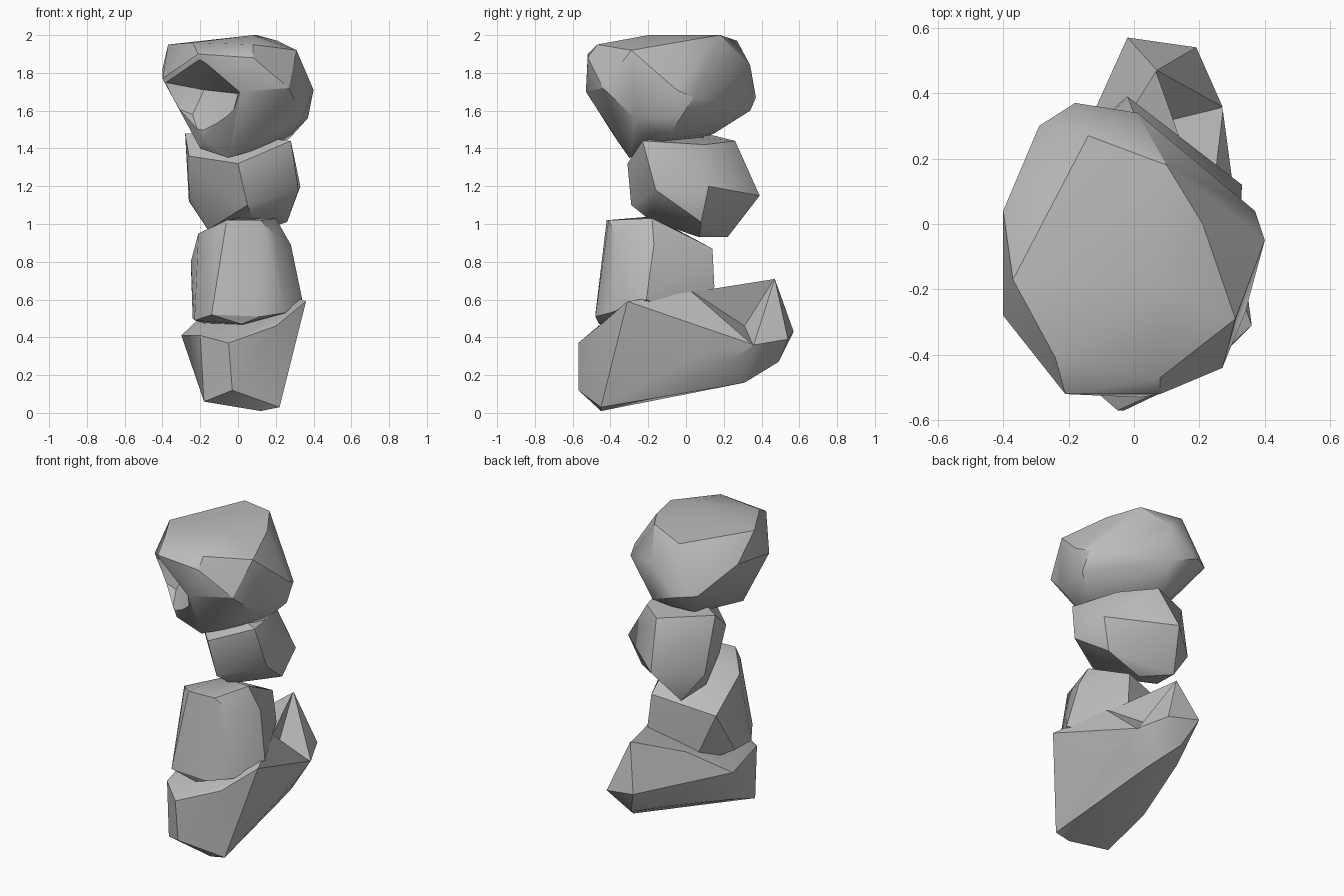
import bpy
import bmesh
import math

default_cube = bpy.data.objects.get("Cube")
if default_cube:
    bpy.data.objects.remove(default_cube, do_unlink=True)

# One grey stone colour for the whole stack
stone_grey = bpy.data.materials.new("stone_grey")
stone_grey.use_nodes = True
stone_colour = (0.5, 0.5, 0.5, 1)
stone_grey.diffuse_color = stone_colour
principled_node = stone_grey.node_tree.nodes["Principled BSDF"]
principled_node.inputs["Base Color"].default_value = stone_colour


def make_chunk(name, corners):
    """Wrap a faceted solid around a handful of corner points."""
    mesh = bpy.data.meshes.new(name)
    builder = bmesh.new()
    for corner in corners:
        builder.verts.new(corner)
    hull = bmesh.ops.convex_hull(builder, input=builder.verts[:])
    leftovers = [item for item in hull["geom_interior"] + hull["geom_unused"]
                 if isinstance(item, bmesh.types.BMVert)]
    if leftovers:
        bmesh.ops.delete(builder, geom=list(set(leftovers)), context="VERTS")
    bmesh.ops.recalc_face_normals(builder, faces=builder.faces[:])
    builder.to_mesh(mesh)
    builder.free()
    mesh.materials.append(stone_grey)
    chunk = bpy.data.objects.new(name, mesh)
    bpy.context.collection.objects.link(chunk)
    return chunk


def carve(stone, cutter):
    """Cut the hollow out of the stone, apply it and drop the helper."""
    cutter.hide_render = True
    modifier = stone.modifiers.new("hollow", "BOOLEAN")
    modifier.operation = "DIFFERENCE"
    modifier.solver = "EXACT"
    modifier.object = cutter
    bpy.context.view_layer.objects.active = stone
    bpy.ops.object.modifier_apply(modifier=modifier.name)
    bpy.data.objects.remove(cutter, do_unlink=True)


def soften(stone):
    """Blend the shallow facets and keep the strong ridges crisp."""
    bpy.ops.object.select_all(action="DESELECT")
    stone.select_set(True)
    bpy.context.view_layer.objects.active = stone
    bpy.ops.object.shade_smooth_by_angle(angle=math.radians(30))


# Wide base stone, rising towards the back
base_stone = make_chunk("base_stone", [
    (-.03, -.57, .12), (-.05, -.57, .37), (-.18, -.45, .06), (-.2, -.44, .41),
    (.12, -.45, .01), (.22, -.45, .03), (.2, -.46, .46), (.36, -.31, .59),
    (.22, .04, .64), (.07, .47, .71), (-.02, .57, .43), (.19, .54, .39),
    (.27, .36, .36), (.28, .11, .33), (.25, .23, .27), (.16, .31, .16),
    (.05, .49, .27), (-.3, -.05, .41), (-.12, .17, .58), (-.08, .3, .27),
    (-.2, -.15, .17),
])

# Notch between the raised back tip and the side rim of the base stone
side_notch = make_chunk("side_notch", [
    (.08, .31, .46), (.06, .55, .84), (.29, -.1, .73), (.45, .4, .26),
])
carve(base_stone, side_notch)

# Upright second stone, leaning to the front
second_stone = make_chunk("second_stone", [
    (-.06, -.42, 1.02), (.12, -.41, 1.02), (.2, -.18, 1.03), (.02, -.18, 1.04),
    (-.21, -.25, .95), (-.11, -.4, .97), (.2, -.37, .94), (.28, -.17, .89),
    (.15, .14, .87), (-.25, .05, .8), (-.24, -.16, .5), (-.23, -.34, .49),
    (-.14, -.48, .52), (.12, -.48, .51), (.25, -.4, .53), (.34, -.21, .6),
    (.17, .15, .67), (.12, .13, .45), (-.1, .08, .45), (.02, -.46, .47),
])

# Blocky third stone, pointed at the back
third_stone = make_chunk("third_stone", [
    (-.28, .1, 1.48), (.03, .26, 1.44), (.21, .1, 1.42), (.28, -.23, 1.44),
    (-.26, -.04, 1.36), (0, -.31, 1.32), (.05, -.29, 1.1), (.32, -.16, 1.18),
    (.33, .12, 1.2), (-.02, .39, 1.15), (-.26, .18, 1.12), (0, -.1, 1.47),
    (.08, -.19, 1.02), (.26, .08, 1.01), (-.12, .22, .93), (.02, .07, .93),
    (-.16, .02, .97), (-.26, .03, 1.2),
])

# Broad top stone with a flat crown
top_stone = make_chunk("top_stone", [
    (-.37, -.17, 1.95), (-.24, -.41, 1.96), (.08, -.47, 1.95),
    (.08, -.52, 1.88), (-.21, -.52, 1.9), (.02, -.53, 1.7),
    (.31, -.29, 1.92), (.27, -.44, 1.72), (.4, -.05, 1.71), (.37, .04, 1.67),
    (.21, 0, 1.97), (.1, .18, 2), (.08, -.2, 2), (-.14, .27, 1.97),
    (.01, .34, 1.84), (-.18, .37, 1.67), (-.29, .3, 1.68), (-.4, .04, 1.82),
    (-.4, -.28, 1.77), (-.18, -.37, 1.45), (-.2, -.3, 1.4), (-.05, -.3, 1.35),
    (.15, -.2, 1.41), (.27, -.1, 1.45), (.37, -.03, 1.56), (.34, -.27, 1.56),
    (0, .15, 1.48), (0, .34, 1.6), (-.13, .08, 1.45),
])

# Deep hollow under the front brow of the top stone, open to the side
brow_hollow = make_chunk("brow_hollow", [
    (-.39, -.29, 1.75), (-.2, -.53, 1.88), (.01, -.54, 1.7),
    (-.04, -.48, 1.54), (-.2, -.4, 1.45), (-.18, -.26, 1.71),
    (0, -.45, 1.69), (-.24, -.29, 1.58), (-.3, -.7, 1.65), (-.45, -.3, 1.66),
])
carve(top_stone, brow_hollow)

for stone in (base_stone, second_stone, third_stone, top_stone):
    soften(stone)
